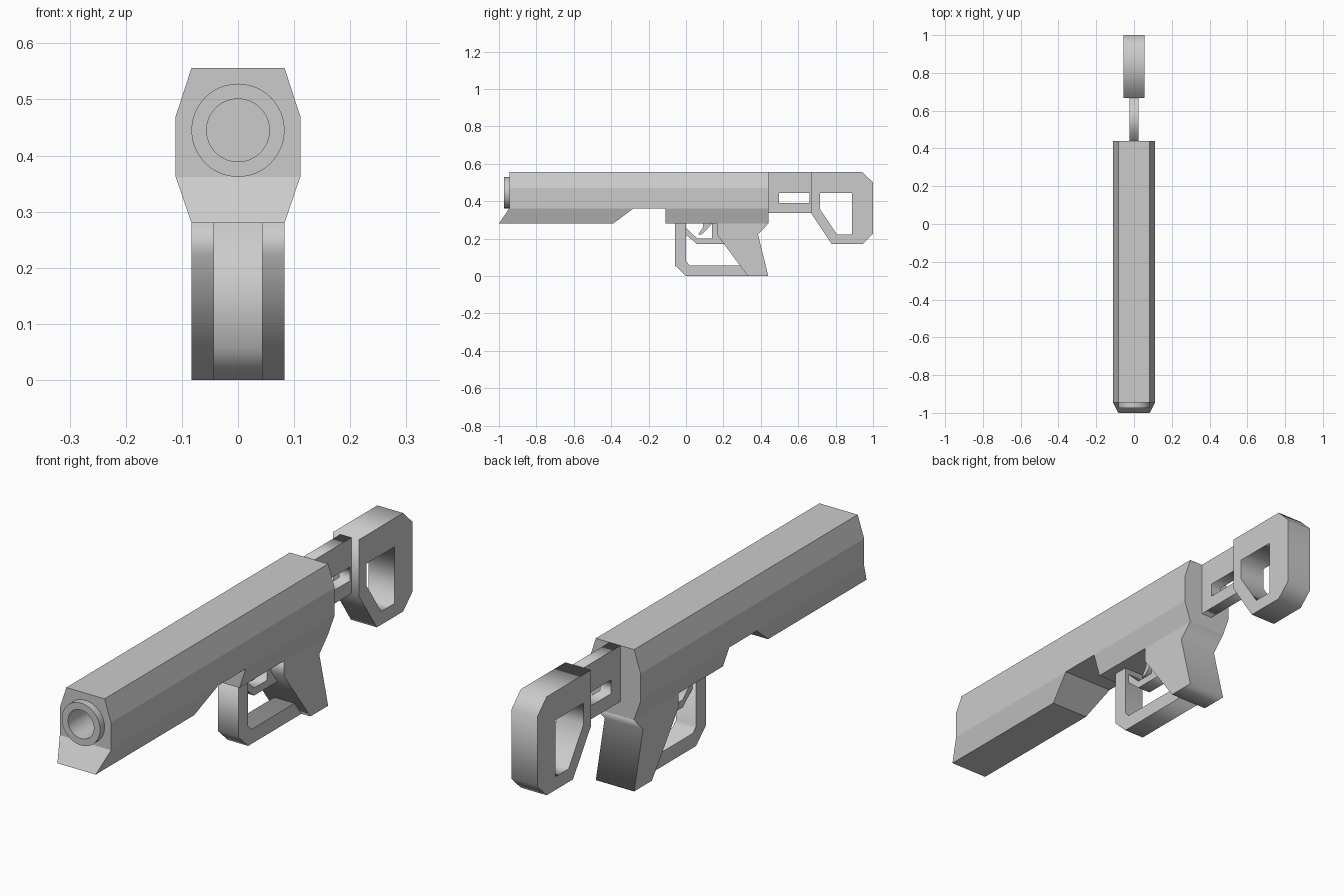
import bpy
import bmesh
from math import radians
from mathutils import Matrix

if "Cube" in bpy.data.objects:
    bpy.data.objects.remove(bpy.data.objects["Cube"], do_unlink=True)

GREY = (0.6, 0.6, 0.6, 1.0)
grey = bpy.data.materials.new("plain_grey")
grey.use_nodes = True
grey.diffuse_color = GREY
grey.node_tree.nodes["Principled BSDF"].inputs["Base Color"].default_value = GREY


def add_object(name, bm):
    bmesh.ops.remove_doubles(bm, verts=bm.verts, dist=0.0001)
    bmesh.ops.recalc_face_normals(bm, faces=bm.faces)
    mesh = bpy.data.meshes.new(name)
    bm.to_mesh(mesh)
    bm.free()
    mesh.materials.append(grey)
    obj = bpy.data.objects.new(name, mesh)
    bpy.context.collection.objects.link(obj)
    return obj


def loft(name, levels):
    """Stack rectangles given as (z, half width, front y, back y)."""
    bm = bmesh.new()
    rings = [[bm.verts.new(p) for p in ((-w, a, z), (w, a, z), (w, b, z), (-w, b, z))]
             for z, w, a, b in levels]
    for low, high in zip(rings, rings[1:]):
        for i in range(4):
            j = (i + 1) % 4
            bm.faces.new((low[i], low[j], high[j], high[i]))
    bm.faces.new(rings[0])
    bm.faces.new(rings[-1])
    return add_object(name, bm)


def plate(name, half_width, *loops):
    """Side outline in (y, z), with further loops as holes, extruded along x."""
    curve = bpy.data.curves.new(name, 'CURVE')
    curve.dimensions = '2D'
    curve.fill_mode = 'BOTH'
    curve.extrude = half_width
    for loop in loops:
        spline = curve.splines.new('POLY')
        spline.points.add(len(loop) - 1)
        for point, (y, z) in zip(spline.points, loop):
            point.co = (y, z, 0, 1)
        spline.use_cyclic_u = True
    helper = bpy.data.objects.new(name + "_outline", curve)
    bpy.context.collection.objects.link(helper)
    mesh = bpy.data.meshes.new_from_object(helper)
    bm = bmesh.new()
    bm.from_mesh(mesh)
    bpy.data.objects.remove(helper)
    bpy.data.curves.remove(curve)
    bpy.data.meshes.remove(mesh)
    # local x, y, z become world y, z, x
    bm.transform(Matrix(((0, 0, 1, 0), (1, 0, 0, 0), (0, 1, 0, 0), (0, 0, 0, 1))))
    return add_object(name, bm)


def tube(name, radius, front, back, z=0.445):
    bm = bmesh.new()
    place = Matrix.Translation((0, (front + back) / 2, z)) @ Matrix.Rotation(radians(90), 4, 'X')
    bmesh.ops.create_cone(bm, cap_ends=True, segments=48, radius1=radius, radius2=radius,
                          depth=back - front, matrix=place)
    return add_object(name, bm)


# Receiver with sloped sides, and the two lower housings
FRONT, BACK = -0.945, 0.44
body = loft("body", [(0.362, 0.111, FRONT, BACK), (0.47, 0.111, FRONT, BACK),
                     (0.556, 0.083, FRONT, BACK)])
loft("front_lower_housing", [(0.28, 0.083, -1.0, -0.39), (0.362, 0.111, FRONT, -0.28)])
loft("rear_lower_housing", [(0.28, 0.083, -0.11, BACK), (0.362, 0.111, -0.11, BACK)])

# Muzzle ring and bore
muzzle = tube("muzzle_ring", 0.083, -0.973, FRONT)
bore = tube("bore_cutter", 0.056, -1.1, -0.75)
bore.hide_render = True
for obj in (body, muzzle):
    cut = obj.modifiers.new("bore", 'BOOLEAN')
    cut.operation = 'DIFFERENCE'
    cut.solver = 'EXACT'
    cut.object = bore
    bpy.ops.object.select_all(action='DESELECT')
    obj.select_set(True)
    bpy.context.view_layer.objects.active = obj
    bpy.ops.object.modifier_apply(modifier=cut.name)
    bpy.ops.object.shade_smooth_by_angle(angle=radians(10))
bpy.data.objects.remove(bore, do_unlink=True)

# Grip, hand guard and trigger
plate("grip", 0.083, [(0.165, 0.28), (0.165, 0.223), (0.33, 0), (0.44, 0),
                      (0.385, 0.223), (0.44, 0.28)])
plate("hand_guard", 0.044, [(-0.06, 0.28), (-0.06, 0.057), (0, 0), (0.33, 0), (0.29, 0.057),
                            (0.02, 0.057), (0, 0.078), (0, 0.28)])
plate("trigger_guard", 0.028, [(0, 0.257), (0, 0.22), (0.06, 0.17), (0.205, 0.17),
                               (0.165, 0.223), (0.165, 0.28), (0.14, 0.28), (0.14, 0.2),
                               (0.06, 0.2)])
plate("trigger", 0.014, [(0.09, 0.28), (0.09, 0.26), (0.065, 0.222), (0.085, 0.222),
                         (0.14, 0.28)])

# Shoulder stock
plate("stock_strut", 0.024,
      [(0.44, 0.556), (0.668, 0.556), (0.668, 0.337), (0.44, 0.337)],
      [(0.498, 0.444), (0.66, 0.444), (0.66, 0.39), (0.498, 0.39)])
plate("stock_butt", 0.056,
      [(0.668, 0.556), (0.943, 0.556), (1.0, 0.5), (1.0, 0.225), (0.943, 0.17),
       (0.78, 0.17), (0.668, 0.337)],
      [(0.716, 0.444), (0.888, 0.444), (0.888, 0.222), (0.807, 0.222), (0.716, 0.358)])
